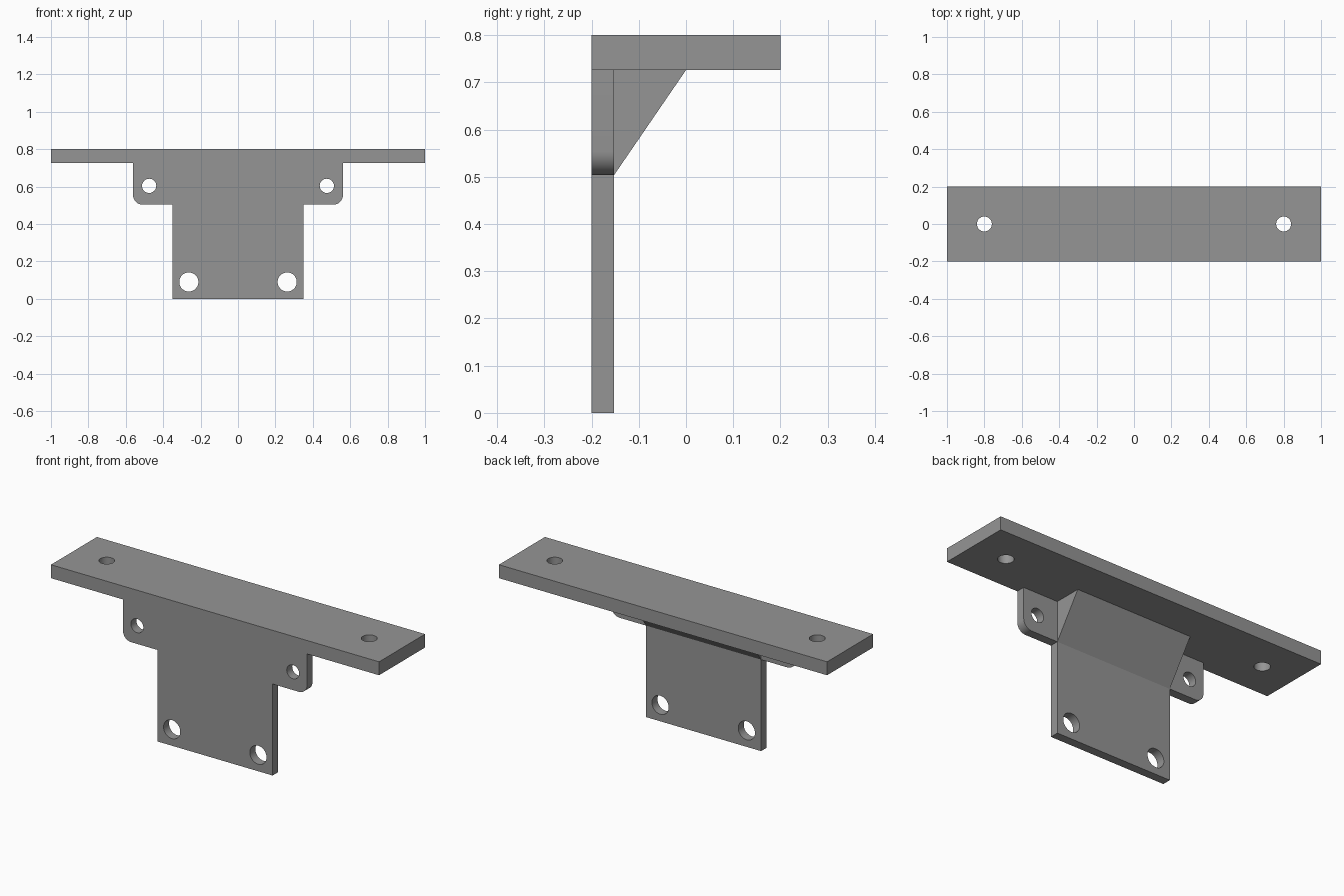
import bpy, bmesh, math
from mathutils import Matrix, Vector

if "Cube" in bpy.data.objects:
    bpy.data.objects.remove(bpy.data.objects["Cube"])

grey = bpy.data.materials.new("grey")
grey.diffuse_color = (0.3, 0.3, 0.3, 1)
grey.use_nodes = True
grey.node_tree.nodes["Principled BSDF"].inputs["Base Color"].default_value = grey.diffuse_color

Z_TOP, Z_UNDER, Z_TAB = 0.80, 0.726, 0.504   # plate top, plate underside, tab bottom
Y_FRONT, Y_INNER, Y_BACK = -0.2, -0.152, 0.2
LEG, TAB, R = 0.351, 0.561, 0.05             # half widths, tab corner radius


def prism(name, points, direction):
    """Closed profile of 3D points extruded along a vector."""
    bm = bmesh.new()
    face = bm.faces.new([bm.verts.new(p) for p in points])
    out = bmesh.ops.extrude_face_region(bm, geom=[face])["geom"]
    moved = [v for v in out if isinstance(v, bmesh.types.BMVert)]
    bmesh.ops.translate(bm, verts=moved, vec=Vector(direction))
    bmesh.ops.recalc_face_normals(bm, faces=bm.faces)
    return to_object(name, bm)


def to_object(name, bm):
    mesh = bpy.data.meshes.new(name)
    bm.to_mesh(mesh)
    bm.free()
    mesh.materials.append(grey)
    obj = bpy.data.objects.new(name, mesh)
    bpy.context.collection.objects.link(obj)
    return obj


def hole_cutter(name, location, radius, axis):
    bm = bmesh.new()
    turn = Matrix.Rotation(math.pi / 2, 4, 'X') if axis == 'Y' else Matrix()
    bmesh.ops.create_cone(bm, cap_ends=True, segments=48, radius1=radius, radius2=radius,
                          depth=0.2, matrix=Matrix.Translation(location) @ turn)
    return to_object(name, bm)


def combine(body, other, operation):
    mod = body.modifiers.new(other.name, 'BOOLEAN')
    mod.operation, mod.solver, mod.object = operation, 'EXACT', other
    other.hide_render = True
    other.hide_set(True)


# Top mounting plate
bracket = prism("bracket", [(-1, Y_FRONT, Z_UNDER), (1, Y_FRONT, Z_UNDER),
                            (1, Y_BACK, Z_UNDER), (-1, Y_BACK, Z_UNDER)],
                (0, 0, Z_TOP - Z_UNDER))

# Upright plate with two rounded side tabs
corner = [(TAB - R + R * math.sin(a), Z_TAB + R - R * math.cos(a))
          for a in (i * math.pi / 20 for i in range(11))]
half = [(LEG, 0), (LEG, Z_TAB)] + corner + [(TAB, Z_UNDER)]
outline = half + [(-x, z) for x, z in reversed(half)]
upright = prism("upright_plate", [(x, Y_FRONT, z) for x, z in outline],
                (0, Y_INNER - Y_FRONT, 0))

# Solid sloping gusset behind the upright
gusset = prism("gusset", [(-LEG, Y_INNER, Z_TAB), (-LEG, 0, Z_UNDER), (-LEG, Y_INNER, Z_UNDER)],
               (2 * LEG, 0, 0))

for part in (upright, gusset):
    combine(bracket, part, 'UNION')

# Screw holes, mirrored left and right
y_mid, z_mid = (Y_FRONT + Y_INNER) / 2, (Z_TOP + Z_UNDER) / 2
for side, s in (("left", -1), ("right", 1)):
    for name, loc, radius, axis in (
            ("top_hole", (s * 0.8, 0, z_mid), 0.04, 'Z'),
            ("tab_hole", (s * 0.475, y_mid, 0.604), 0.038, 'Y'),
            ("foot_hole", (s * 0.263, y_mid, 0.09), 0.051, 'Y')):
        combine(bracket, hole_cutter(f"{name}_cutter_{side}", loc, radius, axis), 'DIFFERENCE')

# Bake the cuts, then smooth only the hole walls and tab corners
bpy.context.view_layer.objects.active = bracket
bracket.select_set(True)
for mod in list(bracket.modifiers):
    bpy.ops.object.modifier_apply(modifier=mod.name)
bpy.ops.object.shade_smooth_by_angle(angle=math.radians(25))
for helper in [o for o in bpy.data.objects if o != bracket]:
    bpy.data.objects.remove(helper)
